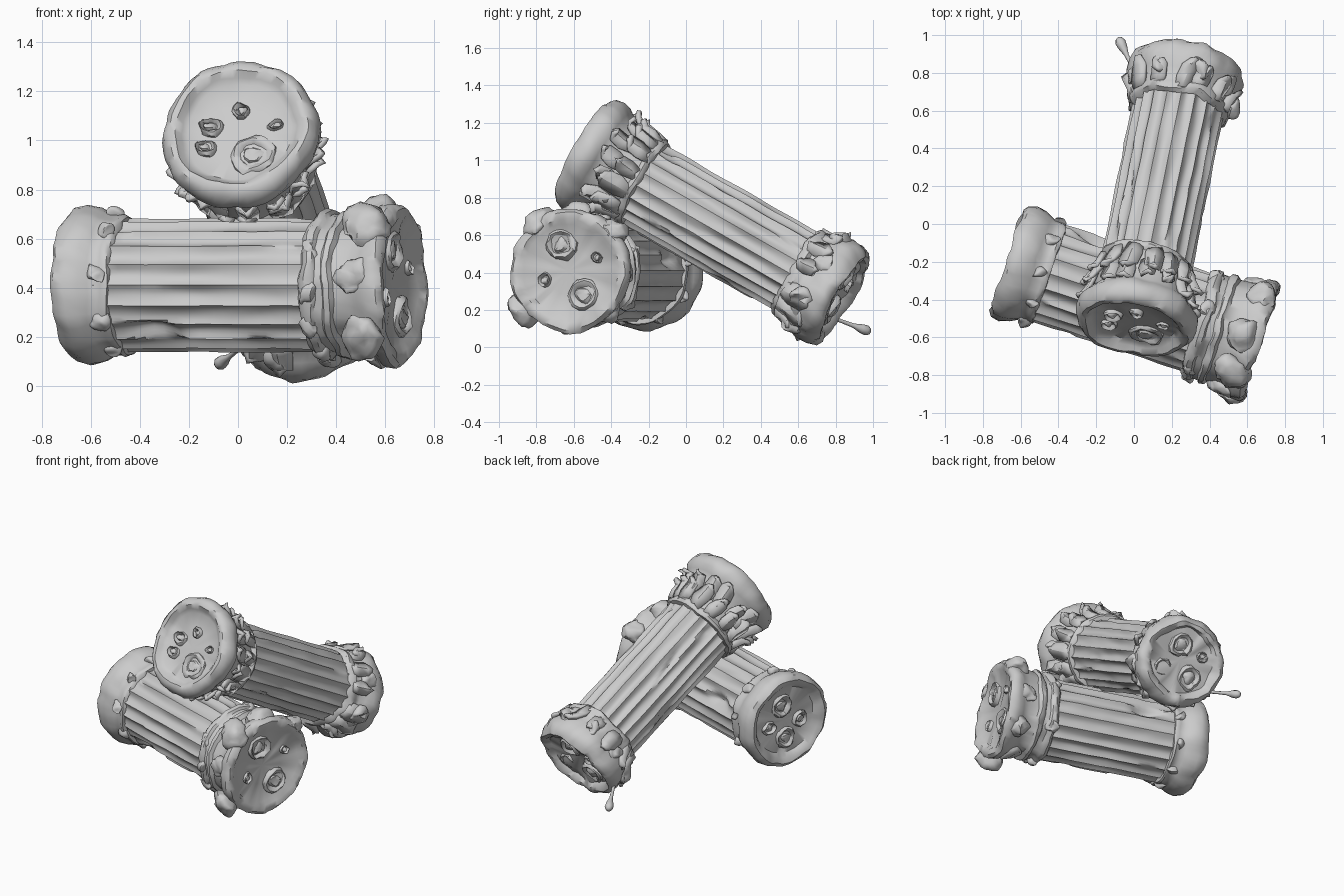
import bpy, bmesh, math, random
from mathutils import Vector, Matrix, noise

if "Cube" in bpy.data.objects:
    bpy.data.objects.remove(bpy.data.objects["Cube"])

random.seed(4)
TAU = math.tau


def frame(p0, p1):
    """Matrix whose z axis runs along the column, y axis roughly up."""
    p0, p1 = Vector(p0), Vector(p1)
    z = (p1 - p0).normalized()
    x = Vector((0, 0, 1)).cross(z).normalized()
    m = Matrix((x, z.cross(x), z)).transposed().to_4x4()
    m.translation = p0
    return m


def finish(name, bm, mat, angle=40, solid=0):
    bmesh.ops.recalc_face_normals(bm, faces=bm.faces)
    me = bpy.data.meshes.new(name)
    bm.to_mesh(me)
    bm.free()
    ob = bpy.data.objects.new(name, me)
    bpy.context.collection.objects.link(ob)
    ob.matrix_world = mat
    if solid:
        mod = ob.modifiers.new("thickness", 'SOLIDIFY')
        mod.thickness = solid
        mod.offset = 0
    bpy.ops.object.select_all(action='DESELECT')
    bpy.context.view_layer.objects.active = ob
    ob.select_set(True)
    bpy.ops.object.shade_smooth_by_angle(angle=math.radians(angle))
    return ob


def roughen(verts, amp, freq, seed):
    """Broad erosion plus finer nicks."""
    off = Vector((seed * 7.3, seed * 3.1, seed))
    for v in verts:
        n = noise.noise_vector(v.co * freq + off) + noise.noise_vector(v.co * freq * 2.7 - off) * .55
        v.co += n * amp


def lathe(bm, profile, seg, radius_fn=None):
    """Surface of revolution around z from (t, r) points."""
    rings = []
    for t, r in profile:
        ring = []
        for i in range(seg):
            a = TAU * i / seg
            rr = r if radius_fn is None else radius_fn(t, r, a)
            ring.append(bm.verts.new((rr * math.cos(a), rr * math.sin(a), t)))
        rings.append(ring)
    for p, q in zip(rings, rings[1:]):
        for i in range(seg):
            j = (i + 1) % seg
            bm.faces.new((p[i], p[j], q[j], q[i]))
    bmesh.ops.remove_doubles(bm, verts=bm.verts, dist=0.0015)


def shaft(name, mat, t0, t1, radius, flutes, seed):
    """Fluted shaft with chipped, worn patches."""
    def worn(t, r, a):
        d = abs(math.sin(a * flutes / 2))
        p = Vector((math.cos(a) * 2.2, math.sin(a) * 2.2, t * 3.5 + seed))
        chip = max(0, noise.noise(p) - 0.33) * 0.12
        depth = 0.02 + 0.012 * noise.noise(p * .8)
        return min(r - depth * d ** 0.8, r - chip) + 0.005 * noise.noise(p * 2)
    bm = bmesh.new()
    n = 26
    lathe(bm, [(t0 + (t1 - t0) * i / n, radius) for i in range(n + 1)], flutes * 6, worn)
    finish(name, bm, mat, 35)


def drum(name, mat, profile, amp, seed):
    bm = bmesh.new()
    lathe(bm, [(t, max(r, 0.0005)) for t, r in profile], 64)
    roughen(bm.verts, amp, 6, seed)
    finish(name, bm, mat, 45)


def lumps(name, mat, items, seed):
    """Eroded ornaments: (angle deg, radius from axis, t, size, along-axis stretch)."""
    bm = bmesh.new()
    for deg, r, t, s, st in items:
        a = math.radians(deg)
        m = Matrix.Translation((r * math.cos(a), r * math.sin(a), t)) @ \
            Matrix.Rotation(a, 4, 'Z') @ Matrix.Diagonal((0.8, 1, st, 1))
        bmesh.ops.create_icosphere(bm, subdivisions=3, radius=s, matrix=m)
    roughen(bm.verts, 0.03, 9, seed)
    finish(name, bm, mat, 45)


def craters(name, mat, t, items, seed):
    """Rings with a core lying on an end face: (x, y, radius)."""
    bm = bmesh.new()
    for x, y, r in items:
        part = bmesh.new()
        lathe(part, [(-.02, r), (.01, r * .95), (.02, r * .8), (.01, r * .62),
                     (-.006, r * .5), (.012, r * .35), (.015, .0005)], 16)
        roughen(part.verts, 0.016, 14, seed + x)
        for v in part.verts:
            v.co = Vector((v.co.x + x, v.co.y + y, t + v.co.z))
        me = bpy.data.meshes.new("tmp")
        part.to_mesh(me)
        part.free()
        bm.from_mesh(me)
        bpy.data.meshes.remove(me)
    finish(name, bm, mat, 40)


def leaves(name, mat, count, path, seed, solid=0.022):
    """Ring of curled ragged leaves; path holds (t, r, half width)."""
    random.seed(seed)
    bm = bmesh.new()
    for k in range(count):
        a0 = TAU * (k + random.uniform(-.25, .25)) / count
        size = random.uniform(.7, 1.15)
        skew = random.uniform(-.12, .12)
        rows = []
        for n, (t, r, w) in enumerate(path):
            row = []
            for s in (-1, 0, 1):
                a = a0 + s * w * size / r + skew * n / 3
                rr = r + (0.014 if s == 0 else 0) + random.uniform(-.012, .01)
                tt = path[0][0] + (t - path[0][0]) * size + random.uniform(-.015, .015)
                row.append(bm.verts.new((rr * math.cos(a), rr * math.sin(a), tt)))
            rows.append(row)
        for p, q in zip(rows, rows[1:]):
            for i in (0, 1):
                bm.faces.new((p[i], p[i + 1], q[i + 1], q[i]))
    finish(name, bm, mat, 25, solid)


# Lower column, lying flat
A = frame((-.67, -.19, .41), (.67, -.63, .41))
shaft("lower_shaft", A, .15, 1.2, .272, 20, 1)
drum("lower_base", A, [(.045, 0), (.045, .12), (.04, .225), (.01, .25), (-.003, .285), (.02, .312),
     (.07, .322), (.12, .312), (.15, .295), (.17, .283), (.2, .28), (.215, .284), (.23, .276),
     (.235, .25)], .015, 2)
lumps("lower_base_beads", A, [(d, .28, .19, .036, 1) for d in range(10, 370, 40)], 3)
craters("lower_base_craters", A @ Matrix.Rotation(math.pi, 4, 'X'), -.045,
        [(.0, .12, .075), (.03, -.11, .08), (-.12, .02, .06), (.13, .02, .05)], 5)
drum("lower_capital", A, [(1.05, .25), (1.06, .285), (1.085, .305), (1.11, .30), (1.12, .284),
     (1.15, .282), (1.16, .3), (1.185, .305), (1.2, .282), (1.26, .285), (1.31, .305),
     (1.345, .328), (1.39, .33), (1.412, .31), (1.412, .275), (1.39, .25), (1.38, .12), (1.38, 0)],
     .018, 6)
lumps("lower_capital_volutes", A, [
    (128, .315, 1.31, .095, 1.1), (217, .345, 1.33, .09, .9), (42, .31, 1.34, .075, 1),
    (315, .29, 1.33, .08, 1), (88, .29, 1.31, .085, 1.1), (172, .28, 1.30, .07, 1.3),
    (265, .28, 1.30, .07, 1.2), (0, .28, 1.31, .06, 1.2)], 7)
lumps("lower_capital_beads", A, [(d, .285, 1.09, .045, .9)
                                 for d in (25, 75, 150, 185, 215, 250, 320)], 8)
craters("lower_capital_craters", A, 1.38,
        [(-.05, .14, .09), (.08, -.13, .09), (.15, .07, .035), (-.14, -.05, .04)], 9)

# Leaning column, high at the front and low at the back
B = frame((0, -.54, 1.05), (.28, .84, .26))
shaft("leaning_shaft", B, .3, 1.42, .243, 20, 12)
drum("leaning_capital_rim", B, [(.03, 0), (.03, .12), (.028, .22), (.01, .242), (-.015, .265),
     (-.015, .29), (.01, .315), (.05, .325), (.09, .318), (.12, .292), (.15, .262), (.25, .25),
     (.33, .245), (.34, .258), (.36, .266), (.38, .258), (.385, .23)], .014, 13)
leaves("leaning_capital_lower_leaves", B, 15,
       [(.35, .25, .035), (.29, .26, .05), (.23, .28, .045), (.21, .31, .014)], 1)
leaves("leaning_capital_upper_leaves", B, 15,
       [(.27, .255, .035), (.2, .268, .05), (.14, .295, .045), (.13, .32, .015)], 2)
craters("leaning_capital_craters", B @ Matrix.Rotation(math.pi, 4, 'Y'), -.03,
        [(.07, -.11, .095), (.0, .1, .04), (-.12, .02, .05), (.15, .03, .03), (-.13, -.08, .045)], 14)
drum("leaning_base", B, [(1.32, .23), (1.335, .258), (1.36, .266), (1.385, .256), (1.42, .262),
     (1.46, .285), (1.51, .3), (1.56, .302), (1.6, .29), (1.62, .265), (1.61, .238), (1.58, .22),
     (1.575, .12), (1.575, 0)], .024, 15)
leaves("leaning_base_leaves", B, 13,
       [(1.35, .25, .04), (1.41, .265, .055), (1.47, .287, .05), (1.5, .305, .02)], 3)
lumps("leaning_base_knobs", B, [(d, .275, 1.47 + .02 * (d % 3), .05, 1.2)
                                for d in range(15, 375, 45)], 17)
craters("leaning_base_craters", B, 1.575,
        [(-.03, .11, .08), (.08, -.09, .085), (-.12, -.06, .06), (.14, .06, .04)], 16)

# Thin drip hanging off the low end
p0, p1 = Vector((.03, .75, .17)), Vector((-.08, .98, .085))
bm = bmesh.new()
lathe(bm, [(0, .012), (.1, .01), (.17, .012), (.22, .025), (.25, .028), (.27, .018), (.28, .0005)], 10)
finish("drip", bm, frame(p0, p1))
